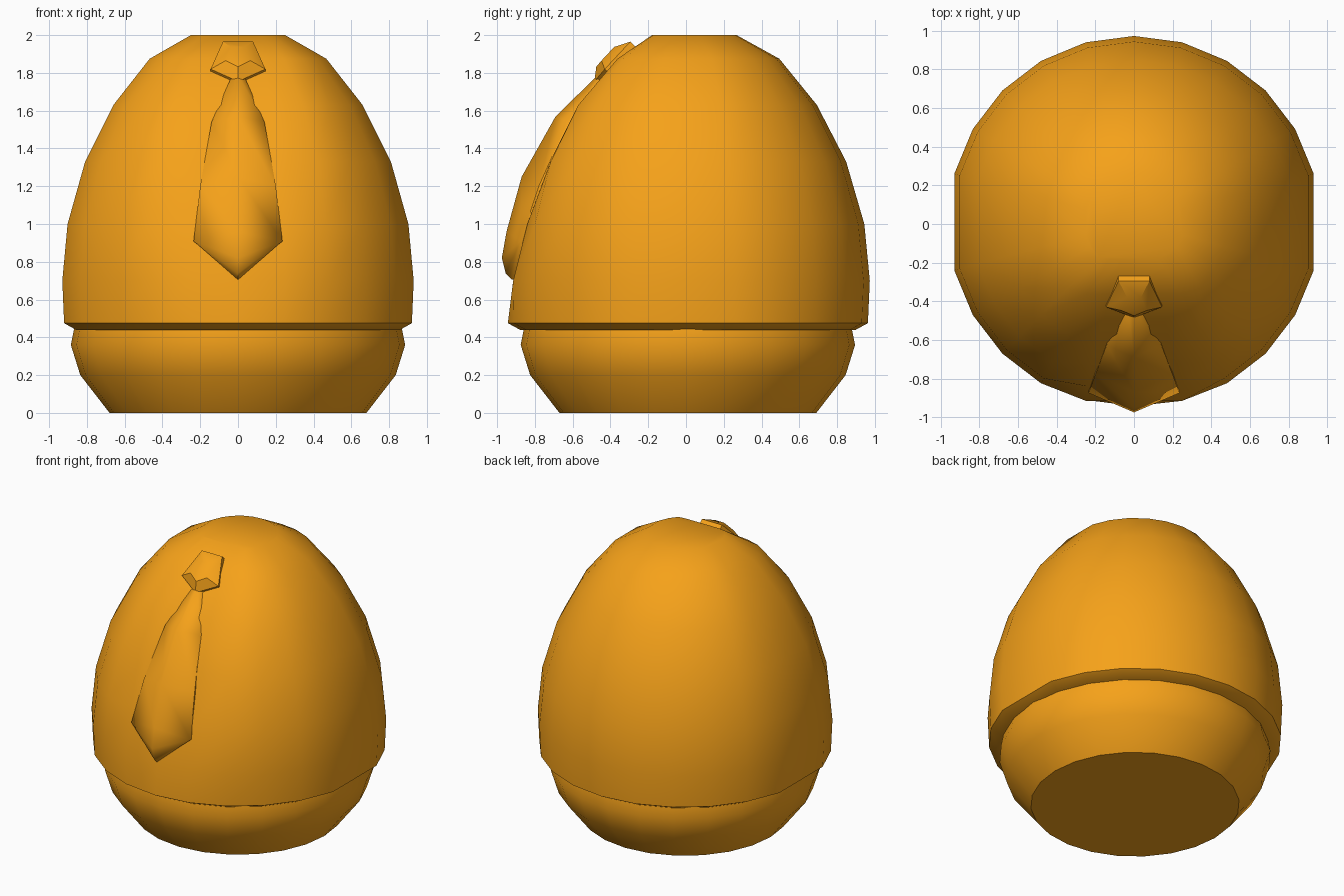
import bpy, bmesh, math

if "Cube" in bpy.data.objects:
    bpy.data.objects.remove(bpy.data.objects["Cube"])

orange = bpy.data.materials.new("orange")
orange.diffuse_color = (0.92, 0.36, 0.01, 1)
orange.use_nodes = True
orange.node_tree.nodes["Principled BSDF"].inputs["Base Color"].default_value = orange.diffuse_color

CY = 0.01
# flattened front of the shell: (z, y)
FRONT = [(0.43, -0.87), (0.475, -0.945), (0.70, -0.915), (1.0, -0.84),
         (1.33, -0.72), (1.63, -0.57), (1.87, -0.37), (2.0, -0.18)]


def front_y(z):
    for (z0, y0), (z1, y1) in zip(FRONT, FRONT[1:]):
        if z <= z1:
            return y0 + (y1 - y0) * (z - z0) / (z1 - z0)
    return FRONT[-1][1]


def make(name, bm, angle):
    bmesh.ops.recalc_face_normals(bm, faces=bm.faces)
    me = bpy.data.meshes.new(name)
    bm.to_mesh(me)
    bm.free()
    ob = bpy.data.objects.new(name, me)
    bpy.context.collection.objects.link(ob)
    me.materials.append(orange)
    bpy.ops.object.select_all(action='DESELECT')
    ob.select_set(True)
    bpy.context.view_layer.objects.active = ob
    bpy.ops.object.shade_smooth_by_angle(angle=math.radians(angle))
    return ob


def bridge(bm, a, b):
    n = len(a)
    for i in range(n):
        bm.faces.new((a[i], a[(i + 1) % n], b[(i + 1) % n], b[i]))


def lathe(name, profile, degrees, flatten, angle):
    bm = bmesh.new()
    rings = []
    for r, z in profile:
        ring = []
        for d in degrees:
            x, y = r * math.cos(math.radians(d)), CY + r * math.sin(math.radians(d))
            if flatten:
                y = max(y, front_y(z))
            ring.append(bm.verts.new((x, y, z)))
        rings.append(ring)
    for a, b in zip(rings, rings[1:]):
        bridge(bm, a, b)
    bm.faces.new(rings[0])
    bm.faces.new(rings[-1])
    return make(name, bm, angle)


# rounded base
lathe("base", [(0.68, 0), (0.835, 0.20), (0.885, 0.36), (0.865, 0.46)],
      range(0, 360, 15), False, 40)

# egg-shaped shell with a bevelled lip; its sides have one wide facet each
lathe("shell", [(0.885, 0.438), (0.953, 0.475), (0.963, 0.70), (0.934, 1.0),
                (0.838, 1.33), (0.683, 1.63), (0.484, 1.875), (0.258, 2.0)],
      [d for d in range(0, 360, 15) if d not in (0, 180)], True, 50)

# tie blade: rows of (half width, edge z, ridge z, ridge y)
rows = [(0.03, 1.79, 1.79, -0.465), (0.14, 1.54, 1.57, -0.69),
        (0.20, 1.20, 1.25, -0.87), (0.235, 0.91, 0.96, -0.95)]
bm = bmesh.new()
loops = []
for w, ze, zr, yr in rows:
    ye = front_y(ze) - 0.012
    loops.append([bm.verts.new(p) for p in (
        (-w, ye, ze), (0, yr, zr), (w, ye, ze),
        (w, ye + 0.05, ze - 0.01), (-w, ye + 0.05, ze - 0.01))])
for a, b in zip(loops, loops[1:]):
    bridge(bm, a, b)
bm.faces.new(loops[0])
# pointed end
left, ridge, right, back_r, back_l = loops[-1]
low = bm.verts.new((0, -0.975, 0.82))
under = bm.verts.new((0, -0.955, 0.74))
tip = bm.verts.new((0, -0.92, 0.705))
back = bm.verts.new((0, -0.87, 0.72))
for e, be in ((left, back_l), (right, back_r)):
    for f in ((e, ridge, low), (e, low, under), (e, under, tip), (e, tip, back, be)):
        bm.faces.new(f)
bm.faces.new((back_l, back, back_r))
make("tie_blade", bm, 60)

# five-sided knot with a domed front
bm = bmesh.new()
outline = [(-0.08, -0.295, 1.965), (0.08, -0.295, 1.965), (0.145, -0.43, 1.82),
           (0, -0.485, 1.755), (-0.145, -0.43, 1.82)]
front = [bm.verts.new(p) for p in outline]
rear = [bm.verts.new((x, y + 0.05, z - 0.05)) for x, y, z in outline]
inner = [bm.verts.new((x * 0.45, -0.425 + (y + 0.385) * 0.5, 1.885 + (z - 1.86) * 0.5))
         for x, y, z in outline]
bridge(bm, front, rear)
bridge(bm, front, inner)
bm.faces.new(inner)
bm.faces.new(rear)
make("tie_knot", bm, 35)
